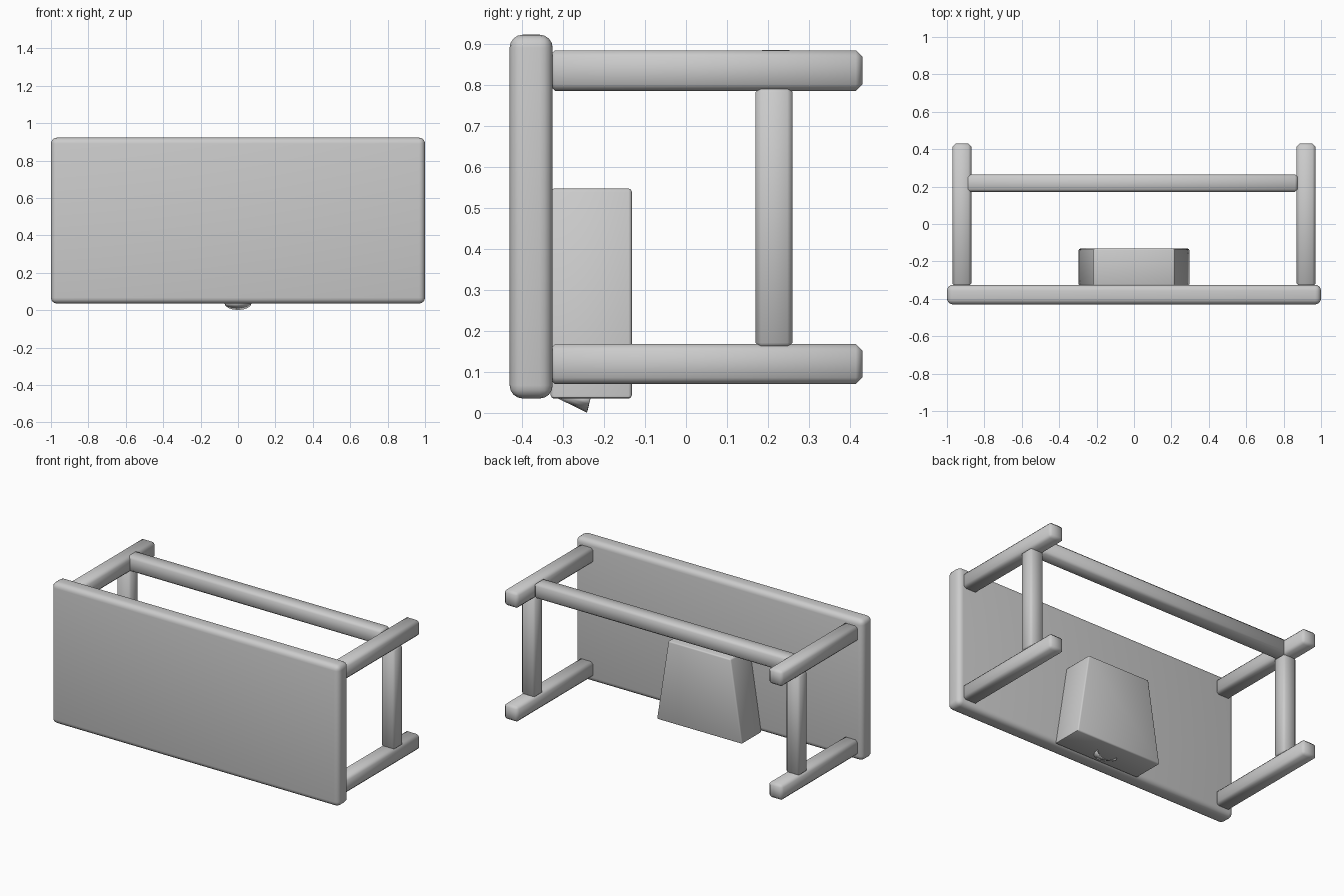
import bpy, bmesh, math

if "Cube" in bpy.data.objects:
    bpy.data.objects.remove(bpy.data.objects["Cube"])


def finish(obj, bevel=0.0, segments=1):
    if bevel:
        mod = obj.modifiers.new("Bevel", 'BEVEL')
        mod.width = bevel
        mod.segments = segments
        mod.limit_method = 'NONE'
    bpy.ops.object.select_all(action='DESELECT')
    obj.select_set(True)
    bpy.context.view_layer.objects.active = obj
    if bevel:
        bpy.ops.object.modifier_apply(modifier="Bevel")
    bpy.ops.object.shade_smooth_by_angle(angle=math.radians(50))


def from_bmesh(name, bm):
    mesh = bpy.data.meshes.new(name)
    bm.to_mesh(mesh)
    bm.free()
    obj = bpy.data.objects.new(name, mesh)
    bpy.context.collection.objects.link(obj)
    return obj


def box(name, x, y, z, bevel, segments=1, top_scale=1.0):
    """Bevelled box from (min, max) ranges; top_scale narrows x at the top."""
    bm = bmesh.new()
    bmesh.ops.create_cube(bm, size=1)
    for v in bm.verts:
        fx = v.co.x * (top_scale if v.co.z > 0 else 1)
        v.co = ((x[0] + x[1]) / 2 + fx * (x[1] - x[0]),
                (y[0] + y[1]) / 2 + v.co.y * (y[1] - y[0]),
                (z[0] + z[1]) / 2 + v.co.z * (z[1] - z[0]))
    obj = from_bmesh(name, bm)
    finish(obj, bevel, segments)
    return obj


# Table top, standing on its edge
box("table_top", (-1, 1), (-0.43, -0.325), (0.035, 0.922), 0.032, 4)

# Legs and end stretchers
for side, s in (("left", -1), ("right", 1)):
    x = sorted((s * 0.87, s * 0.97))
    for level, z in (("lower", (0.07, 0.168)), ("upper", (0.785, 0.884))):
        box(f"{side}_{level}_leg", x, (-0.335, 0.43), z, 0.016)
    xs = sorted((s * 0.873, s * 0.967))
    box(f"{side}_end_stretcher", xs, (0.17, 0.26), (0.158, 0.795), 0.013)

# Long stretcher joining the upper legs
box("long_stretcher", (-0.9, 0.875), (0.172, 0.265), (0.79, 0.885), 0.014)

# Tapered drawer fixed to the underside of the top
box("drawer", (-0.297, 0.297), (-0.33, -0.132), (0.035, 0.547), 0.008, 2, 0.73)

# Cup-shaped drawer pull
bm = bmesh.new()
n = 8
rim, base = [], []
for i in range(n + 1):
    a = math.pi * i / n
    c, s = 0.07 * math.cos(a), math.sin(a)
    rim.append(bm.verts.new((c, -0.233 - 0.008 * s, 0.036 - 0.033 * s)))
    base.append(bm.verts.new((c, -0.233 - 0.077 * s, 0.037)))
for i in range(n):
    bm.faces.new((rim[i], rim[i + 1], base[i + 1], base[i]))
bmesh.ops.remove_doubles(bm, verts=bm.verts, dist=0.0015)
bmesh.ops.recalc_face_normals(bm, faces=bm.faces)
pull = from_bmesh("drawer_pull", bm)
shell = pull.modifiers.new("Shell", 'SOLIDIFY')
shell.thickness = 0.005
shell.offset = 0
finish(pull)
